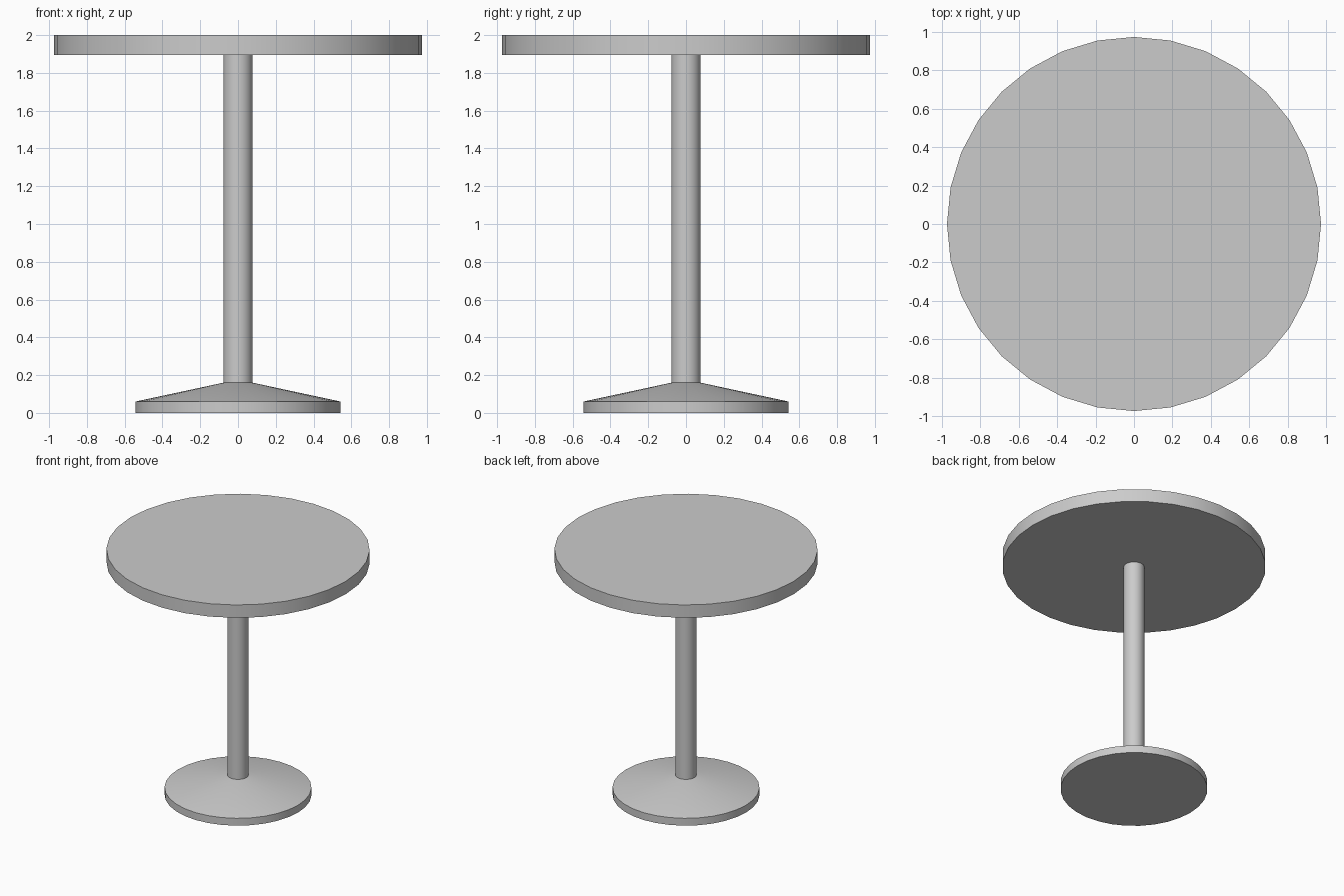
import bpy, bmesh
from math import cos, sin, tau, radians

if "Cube" in bpy.data.objects:
    bpy.data.objects.remove(bpy.data.objects["Cube"])

SIDES = 32


def turned(name, profile):
    """Closed solid of revolution from (radius, z) points, bottom to top."""
    bm = bmesh.new()
    rings = [[bm.verts.new((r * cos(tau * i / SIDES), r * sin(tau * i / SIDES), z))
              for i in range(SIDES)] for r, z in profile]
    for low, high in zip(rings, rings[1:]):
        for i in range(SIDES):
            j = (i + 1) % SIDES
            bm.faces.new((low[i], low[j], high[j], high[i]))
    bm.faces.new(rings[0][::-1])
    bm.faces.new(rings[-1])
    mesh = bpy.data.meshes.new(name)
    bm.to_mesh(mesh)
    bm.free()
    obj = bpy.data.objects.new(name, mesh)
    bpy.context.collection.objects.link(obj)
    bpy.ops.object.select_all(action='DESELECT')
    obj.select_set(True)
    bpy.context.view_layer.objects.active = obj
    bpy.ops.object.shade_smooth_by_angle(angle=radians(30))
    return obj


# Foot: flat disc rising in a shallow cone to the column
turned("base", [(0.543, 0), (0.543, 0.06), (0.077, 0.16)])
# Central post
turned("column", [(0.077, 0.16), (0.077, 1.895)])
# Round top
turned("tabletop", [(0.973, 1.895), (0.973, 2.0)])
